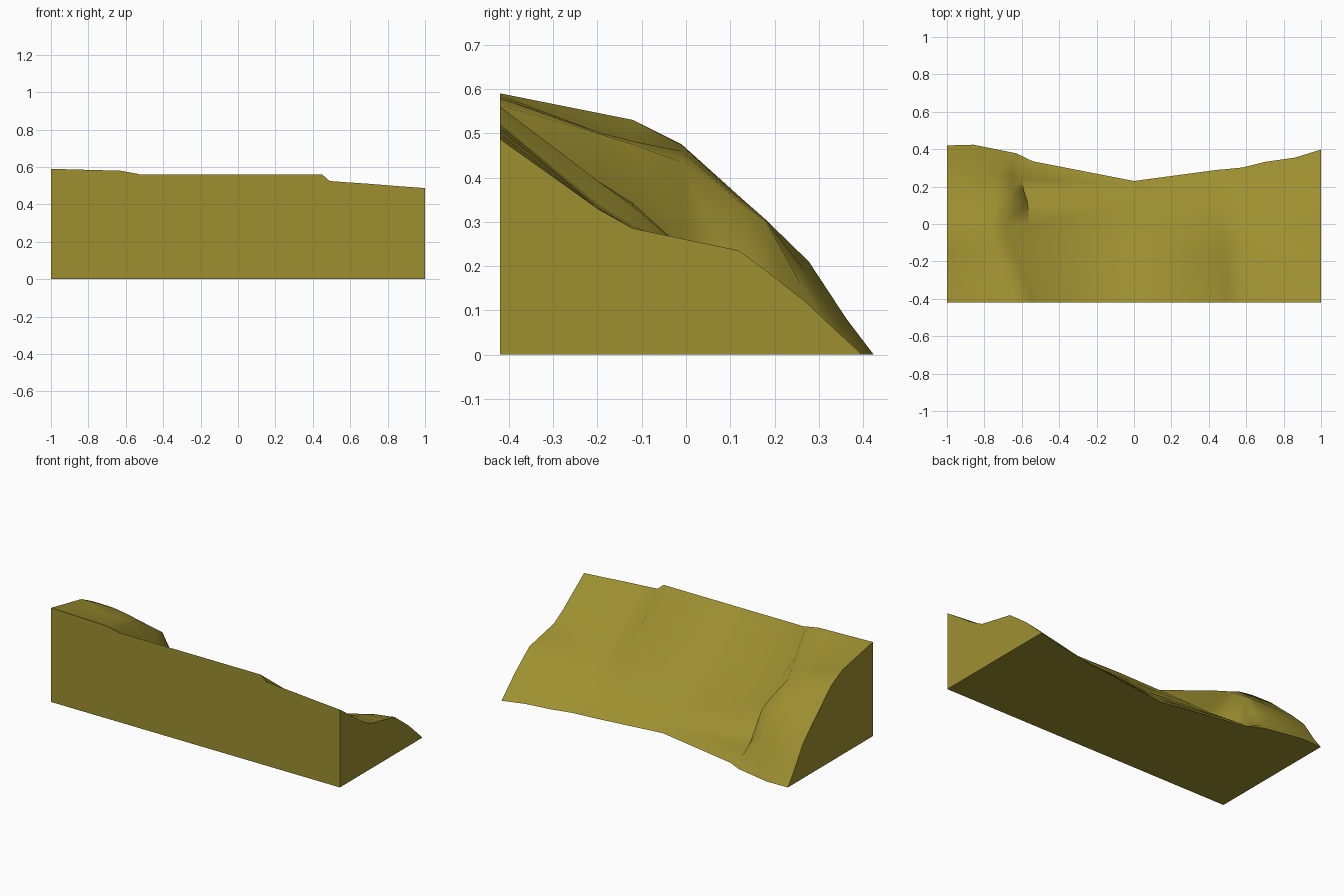
import bpy, bmesh, math

# Colour: olive ground
olive = bpy.data.materials.new("olive_ground")
olive.diffuse_color = (0.34, 0.28, 0.03, 1)

# Depth of the shared contour rows, front to back, then fractions down the toe
ROWS = (-0.42, -0.20, -0.12, -0.01, 0.12, 0.18)
TOE = (0.4, 0.75)

# Sideways sway of the shoulder rim, cliff edge and cliff foot, row by row
RIM_SWAY = (.11, .02, 0, -.03, 0, 0, 0, 0, 0)
EDGE_SWAY = (.115, .02, -.01, -.05, -.01, 0, 0, 0, .02)
FOOT_SWAY = (.01, -.02, -.02, -.02, -.03, -.05, -.06, -.05, 0)

# Cross-sections: x, height on each row, two toe heights, y of the toe, sway
SECTIONS = [
    # raised shoulder on the left
    (-1.00, (.59, .546, .53, .475, .358, .305), (.21, .08), .420, None),
    (-0.86, (.586, .505, .484, .473, .358, .305), (.21, .08), .424, None),
    (-0.74, (.58, .503, .482, .46, .352, .305), (.19, .07), .400, RIM_SWAY),
    (-0.65, (.563, .50, .475, .435, .345, .302), (.16, .055), .378, EDGE_SWAY),
    # hollow in the middle
    (-0.54, (.56, .393, .335, .25, .155, .115), (.075, .03), .335, FOOT_SWAY),
    (0.00, (.56, .393, .342, .235, .115, .055), (.033, .013), .230, None),
    (0.45, (.56, .393, .335, .242, .135, .095), (.06, .025), .290, None),
    # low terrace on the right
    (0.49, (.525, .345, .295, .225, .135, .095), (.06, .025), .293, None),
    (0.58, (.518, .335, .285, .222, .145, .105), (.068, .03), .302, None),
    (0.70, (.51, .332, .282, .228, .165, .13), (.085, .035), .332, None),
    (0.86, (.497, .331, .285, .25, .215, .175), (.11, .042), .355, None),
    (1.00, (.487, .33, .285, .262, .235, .19), (.122, .05), .398, None),
]

bm = bmesh.new()


def ring(x, heights, toe_heights, toe_y, sway):
    """One closed cross-section: base front, slope rows, toe."""
    pts = list(zip(ROWS, heights))
    pts += [(ROWS[-1] + (toe_y - ROWS[-1]) * f, z) for f, z in zip(TOE, toe_heights)]
    pts.append((toe_y, 0))
    sway = sway or (0,) * len(pts)
    base = bm.verts.new((x + sway[0], -0.42, 0))
    return [base] + [bm.verts.new((x + s, y, z)) for s, (y, z) in zip(sway, pts)]


# Hillside block: loft the sections and cap both ends
rings = [ring(*s) for s in SECTIONS]
n = len(rings[0])
for a, b in zip(rings, rings[1:]):
    for i in range(n):
        j = (i + 1) % n
        bm.faces.new((a[i], a[j], b[j], b[i]))
bm.faces.new(rings[0])
bm.faces.new(rings[-1])
bmesh.ops.recalc_face_normals(bm, faces=bm.faces)

mesh = bpy.data.meshes.new("hillside_block")
bm.to_mesh(mesh)
bm.free()
mesh.materials.append(olive)
hill = bpy.data.objects.new("hillside_block", mesh)
bpy.context.collection.objects.link(hill)

# Soft slope, crisp walls
bpy.context.view_layer.objects.active = hill
hill.select_set(True)
bpy.ops.object.shade_smooth_by_angle(angle=math.radians(50))
